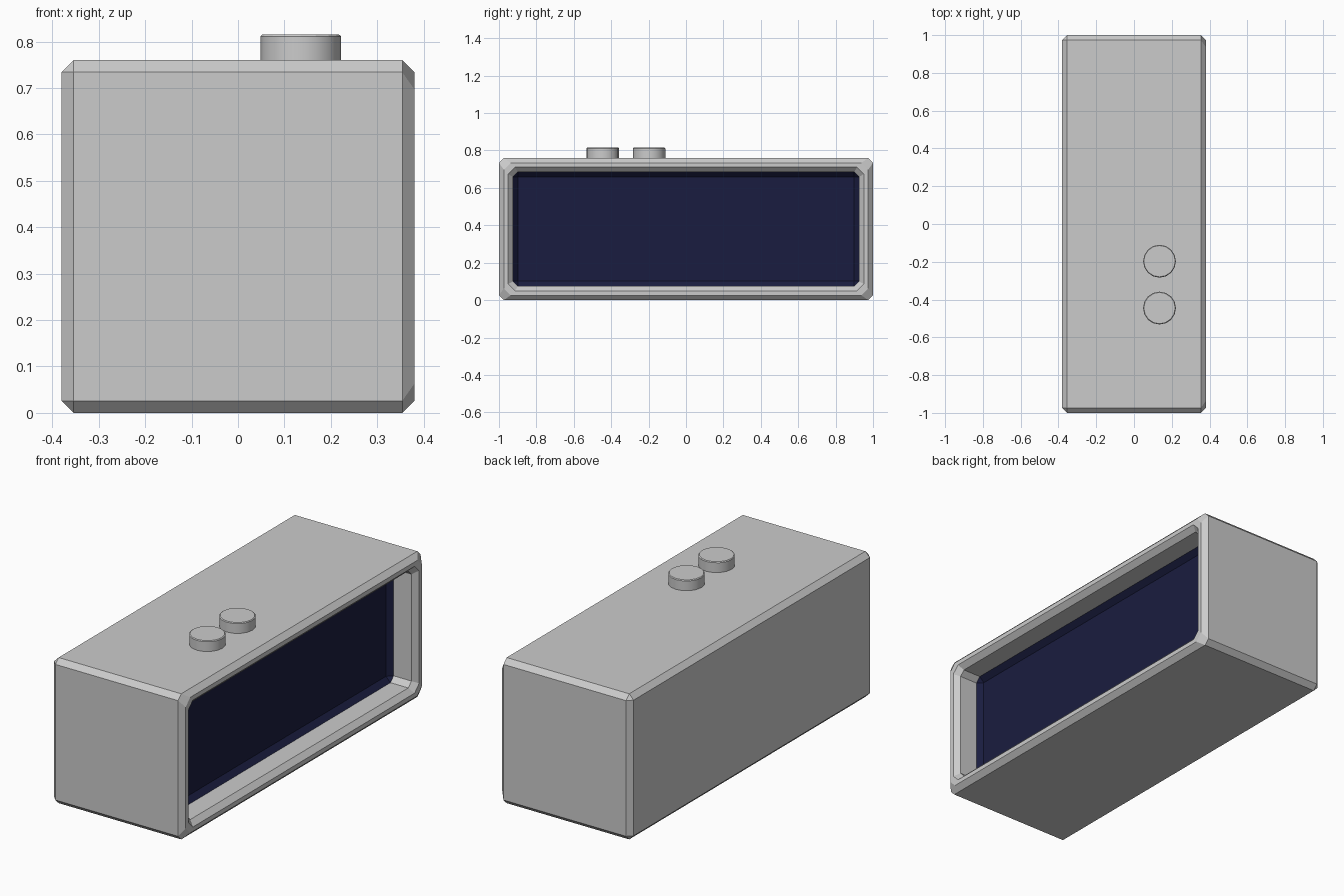
import bpy, bmesh
from mathutils import Matrix, Vector

if "Cube" in bpy.data.objects:
    bpy.data.objects.remove(bpy.data.objects["Cube"])

BEVEL = 0.026

blue = bpy.data.materials.new("screen_blue")
blue.diffuse_color = (0.01, 0.012, 0.05, 1)
blue.use_nodes = True
blue.node_tree.nodes["Principled BSDF"].inputs["Base Color"].default_value = blue.diffuse_color
grey = bpy.data.materials.new("case_grey")
grey.diffuse_color = (0.8, 0.8, 0.8, 1)
grey.use_nodes = True
grey.node_tree.nodes["Principled BSDF"].inputs["Base Color"].default_value = grey.diffuse_color


def add_object(bm, name, mats=()):
    mesh = bpy.data.meshes.new(name)
    bm.to_mesh(mesh)
    bm.free()
    for m in mats:
        mesh.materials.append(m)
    obj = bpy.data.objects.new(name, mesh)
    bpy.context.collection.objects.link(obj)
    return obj


# Case: box with a recessed screen on +x, every edge chamfered
bm = bmesh.new()
bmesh.ops.create_cube(bm, size=1, matrix=Matrix.Translation((0, 0, 0.38))
                      @ Matrix.Diagonal((0.76, 2, 0.76, 1)))
face = max(bm.faces, key=lambda f: f.normal.x)
bmesh.ops.inset_region(bm, faces=[face], thickness=0.106)
floor = bmesh.ops.extrude_discrete_faces(bm, faces=[face])["faces"][0]
floor.material_index = 1
bmesh.ops.translate(bm, verts=floor.verts, vec=Vector((-0.155, 0, 0)))
bmesh.ops.bevel(bm, geom=bm.edges[:], offset=BEVEL, segments=1,
                profile=0.5, affect='EDGES', clamp_overlap=True)
# Chamfers around the screen floor are screen coloured too
for f in bm.faces:
    c = f.calc_center_median()
    if 0.2 < c.x < 0.255:
        f.material_index = 1
bmesh.ops.recalc_face_normals(bm, faces=bm.faces[:])
add_object(bm, "case", (grey, blue))

# Two round push buttons on top
for i, y in enumerate((-0.197, -0.445)):
    bm = bmesh.new()
    bmesh.ops.create_cone(bm, cap_ends=True, segments=16, radius1=0.087,
                          radius2=0.087, depth=0.065,
                          matrix=Matrix.Translation((0.135, y, 0.7825)))
    rim = [e for e in bm.edges if all(v.co.z > 0.8 for v in e.verts)]
    bmesh.ops.bevel(bm, geom=rim, offset=0.004, segments=1,
                    profile=0.5, affect='EDGES')
    for f in bm.faces:
        f.smooth = abs(f.normal.z) < 0.2
    add_object(bm, f"button_{i + 1}")
